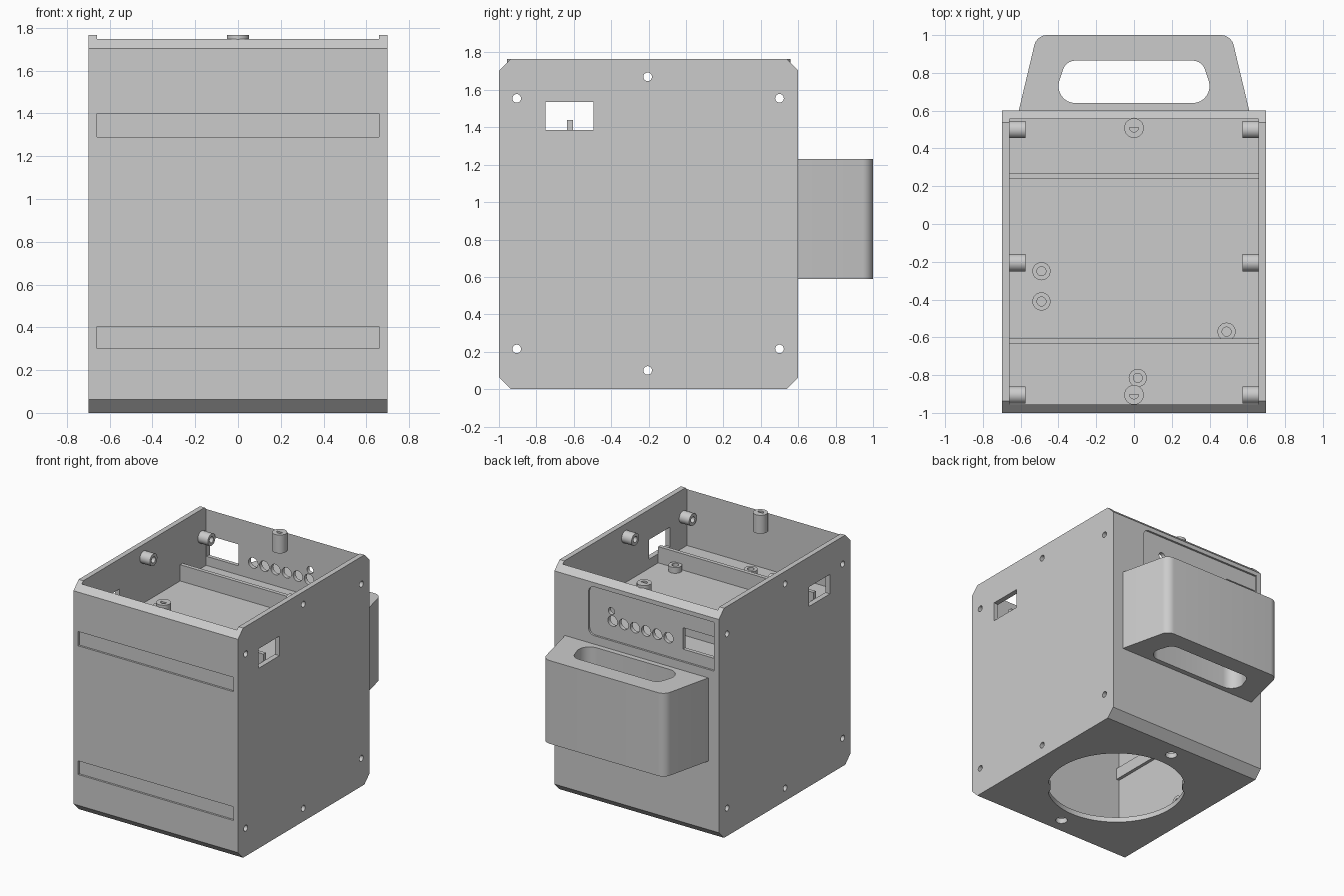
import bpy, bmesh
from math import sin, cos, tan, pi, radians
from mathutils import Vector

if "Cube" in bpy.data.objects:
    bpy.data.objects.remove(bpy.data.objects["Cube"])

grey = bpy.data.materials.new("light_grey")
grey.use_nodes = True
colour = (0.6, 0.6, 0.6, 1)
grey.diffuse_color = colour
grey.node_tree.nodes["Principled BSDF"].inputs["Base Color"].default_value = colour


def place(axis, a, b, h):
    """Point (a, b) of a cross-section at distance h along the axis."""
    return {"x": (h, a, b), "y": (a, h, b), "z": (a, b, h)}[axis]


def finish(name, bm):
    bmesh.ops.recalc_face_normals(bm, faces=bm.faces)
    mesh = bpy.data.meshes.new(name)
    bm.to_mesh(mesh)
    bm.free()
    mesh.materials.append(grey)
    ob = bpy.data.objects.new(name, mesh)
    bpy.context.collection.objects.link(ob)
    return ob


def prism(name, points, axis, lo, hi):
    bm = bmesh.new()
    face = bm.faces.new([bm.verts.new(place(axis, a, b, lo)) for a, b in points])
    top = bmesh.ops.extrude_face_region(bm, geom=[face])
    shift = Vector(place(axis, 0, 0, hi - lo))
    bmesh.ops.translate(bm, vec=shift,
                        verts=[v for v in top["geom"] if isinstance(v, bmesh.types.BMVert)])
    return finish(name, bm)


def rect(a0, a1, b0, b1):
    return [(a0, b0), (a1, b0), (a1, b1), (a0, b1)]


def circle(a, b, r, n=32):
    return [(a + r * cos(2 * pi * i / n), b + r * sin(2 * pi * i / n)) for i in range(n)]


def rounded(corners, steps=8):
    """Polygon from (a, b, radius) corners, each rounded with an arc."""
    out = []
    for i, (a, b, r) in enumerate(corners):
        p = Vector((a, b))
        if r == 0:
            out.append((a, b))
            continue
        u = (Vector(corners[i - 1][:2]) - p).normalized()
        v = (Vector(corners[(i + 1) % len(corners)][:2]) - p).normalized()
        half = u.angle(v) / 2
        mid = p + (u + v).normalized() * (r / sin(half))
        start = p + u * (r / tan(half)) - mid
        # Sweep from the first tangent point to the second
        sweep = (pi - 2 * half) * (1 if u.x * v.y - u.y * v.x < 0 else -1)
        for k in range(steps + 1):
            t = sweep * k / steps
            out.append((mid.x + start.x * cos(t) - start.y * sin(t),
                        mid.y + start.x * sin(t) + start.y * cos(t)))
    return out


def tube(name, a, b, outer, inner, axis, lo, hi, n=24):
    bm = bmesh.new()
    rings = [[bm.verts.new(place(axis, p, q, h)) for p, q in circle(a, b, r, n)]
             for r, h in ((outer, lo), (outer, hi), (inner, hi), (inner, lo))]
    for k in range(4):
        s, t = rings[k], rings[(k + 1) % 4]
        for i in range(n):
            j = (i + 1) % n
            bm.faces.new((s[i], s[j], t[j], t[i]))
    return finish(name, bm)


def cut(target, *args):
    """Subtract a prism from the target."""
    tool = prism("cutter", *args)
    tool.hide_render = True
    mod = target.modifiers.new("cut", "BOOLEAN")
    mod.operation, mod.solver, mod.object = "DIFFERENCE", "EXACT", tool
    with bpy.context.temp_override(object=target, active_object=target):
        bpy.ops.object.modifier_apply(modifier=mod.name)
    bpy.data.objects.remove(tool)


# Housing: chamfered block hollowed out from the open top
TOP, FRONT, BACK, C = 1.766, -1.0, 0.6, 0.063
profile = [(FRONT + C, 0), (BACK - C, 0), (BACK, C), (BACK, TOP - C),
           (BACK - C, TOP), (FRONT + C, TOP), (FRONT, TOP - C), (FRONT, C)]
housing = prism("housing", profile, "x", -0.7, 0.7)
cut(housing, rect(-0.66, 0.66, -0.955, 0.555), "z", 0.04, 2)

# Shallow strips on the front
for low, high in ((1.29, 1.4), (0.3, 0.405)):
    cut(housing, rect(-0.66, 0.66, low, high), "y", -1.1, -0.985)

# Side windows and screw holes, with a boss behind every hole
cut(housing, rect(-0.75, -0.495, 1.385, 1.535), "x", -1, 1)
screws = [(-0.905, 1.555), (-0.205, 1.67), (0.5, 1.555),
          (-0.905, 0.215), (-0.205, 0.1), (0.5, 0.215)]
for y, z in screws:
    cut(housing, circle(y, z, 0.023, 24), "x", -1, 1)
    for side, lo in (("left", 0.575), ("right", -0.662)):
        tube("screw_boss_" + side, y, z, 0.046, 0.023, "x", lo, lo + 0.087)

# Rear control panel: recess, button holes, lamp hole and display window
panel = [(-0.66, 1.295, 0), (0.41, 1.295, 0.05), (0.41, 1.67, 0.05), (-0.66, 1.67, 0)]
cut(housing, rounded(panel), "y", 0.585, 0.7)
for i in range(6):
    cut(housing, circle(0.215 - 0.095 * i, 1.44, 0.04), "y", 0.5, 0.7)
cut(housing, circle(0.225, 1.515, 0.027, 24), "y", 0.5, 0.7)
cut(housing, rect(-0.655, -0.385, 1.385, 1.55), "y", 0.5, 0.7)

# Round opening with two small locking tabs, and two holes in the base
opening = []
for deg in range(0, 360, 4):
    r = 0.48 if (deg + 44) % 180 <= 8 else 0.5
    opening.append((r * cos(radians(deg)), -0.2 + r * sin(radians(deg))))
cut(housing, opening, "z", -0.1, 0.1)
for y in (0.42, -0.82):
    cut(housing, circle(0, y, 0.043, 24), "z", -0.1, 0.1)

# Inner shelf with two ridges and hollow standoffs
SHELF = 1.315
prism("inner_shelf", rect(-0.662, 0.662, -0.957, 0.557), "z", SHELF - 0.04, SHELF)
for y in (0.24, -0.635):
    prism("shelf_ridge", rect(-0.66, 0.66, y, y + 0.03), "z", SHELF, 1.44)
for x, y in ((-0.49, -0.25), (-0.49, -0.41), (0.49, -0.57), (0.02, -0.815)):
    tube("standoff", x, y, 0.048, 0.024, "z", SHELF, SHELF + 0.045)

# Rail on the inner right wall
prism("wall_rail", rect(-0.955, 0.555, 0.64, 0.73), "x", -0.662, -0.635)

# Lid posts with half-round sockets
for y in (0.508, -0.905):
    post = prism("lid_post", circle(0, y, 0.052), "z", 1.625, TOP)
    half = [(0.024 * cos(-pi * i / 12), y + 0.003 + 0.024 * sin(-pi * i / 12))
            for i in range(13)]
    cut(post, half, "z", 1.68, 1.9)

# Rear handle with a rounded grip opening
handle = prism("handle", rounded([(-0.61, 0.6, 0), (0.61, 0.6, 0),
                                  (0.515, 1, 0.07), (-0.515, 1, 0.07)]), "z", 0.59, 1.23)
grip = [(-0.435, 0.64, 0.09), (0.435, 0.64, 0.09), (0.36, 0.865, 0.07), (-0.36, 0.865, 0.07)]
cut(handle, rounded(grip), "z", 0.5, 1.3)

# Smooth the round surfaces and keep the edges sharp
for ob in bpy.context.collection.objects:
    if ob.type == "MESH" and grey.name in ob.data.materials:
        bpy.ops.object.select_all(action="DESELECT")
        ob.select_set(True)
        bpy.context.view_layer.objects.active = ob
        bpy.ops.object.shade_smooth_by_angle(angle=radians(30))
